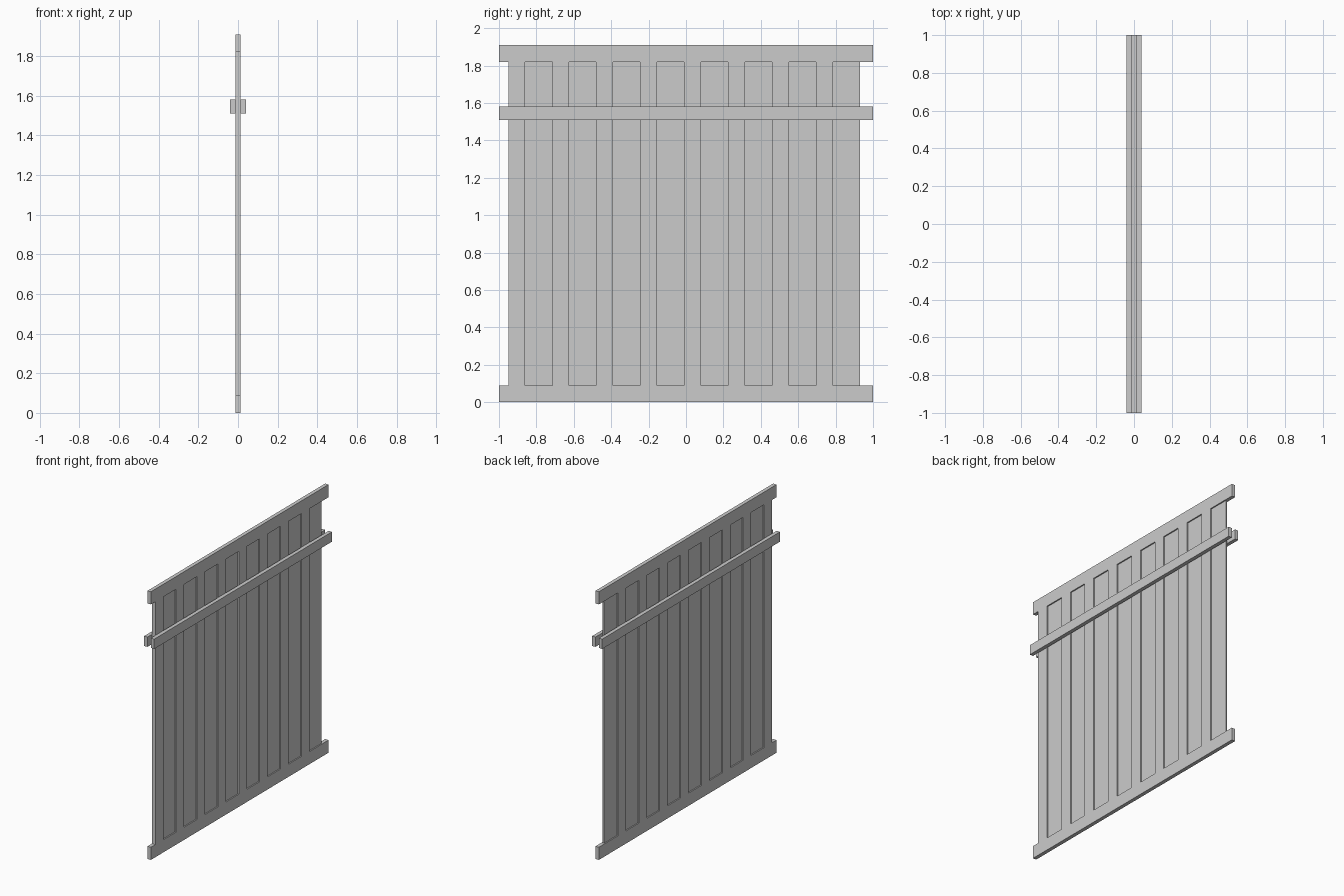
import bpy

if "Cube" in bpy.data.objects:
    bpy.data.objects.remove(bpy.data.objects["Cube"])

RAIL = 0.0135    # half thickness of the frame
PANEL = 0.005    # half thickness of the recessed boards
BASE, TOP = 0.09, 1.82
START, PITCH, BATTEN, COUNT = -0.95, 0.235, 0.09, 8


def box(name, x, y, z):
    """Add a box spanning the given (min, max) ranges."""
    bpy.ops.mesh.primitive_cube_add(size=1, location=[sum(r) / 2 for r in (x, y, z)])
    ob = bpy.context.object
    ob.name = name
    ob.scale = [r[1] - r[0] for r in (x, y, z)]
    bpy.ops.object.transform_apply(location=False, rotation=False, scale=True)
    return ob


# Full-length top and bottom rails
box("bottom_rail", (-RAIL, RAIL), (-1, 1), (0, BASE))
box("top_rail", (-RAIL, RAIL), (-1, 1), (TOP, 1.91))

# Pair of cross rails clamped on both faces
box("cross_rail_left", (-0.04, -RAIL), (-1, 1), (1.51, 1.58))
box("cross_rail_right", (RAIL, 0.04), (-1, 1), (1.51, 1.58))

# Thick battens alternating with thin recessed boards
for i in range(COUNT):
    y = START + i * PITCH
    box(f"batten_{i + 1}", (-RAIL, RAIL), (y, y + BATTEN), (BASE, TOP))
    box(f"board_{i + 1}", (-PANEL, PANEL), (y + BATTEN, y + PITCH), (BASE, TOP))
